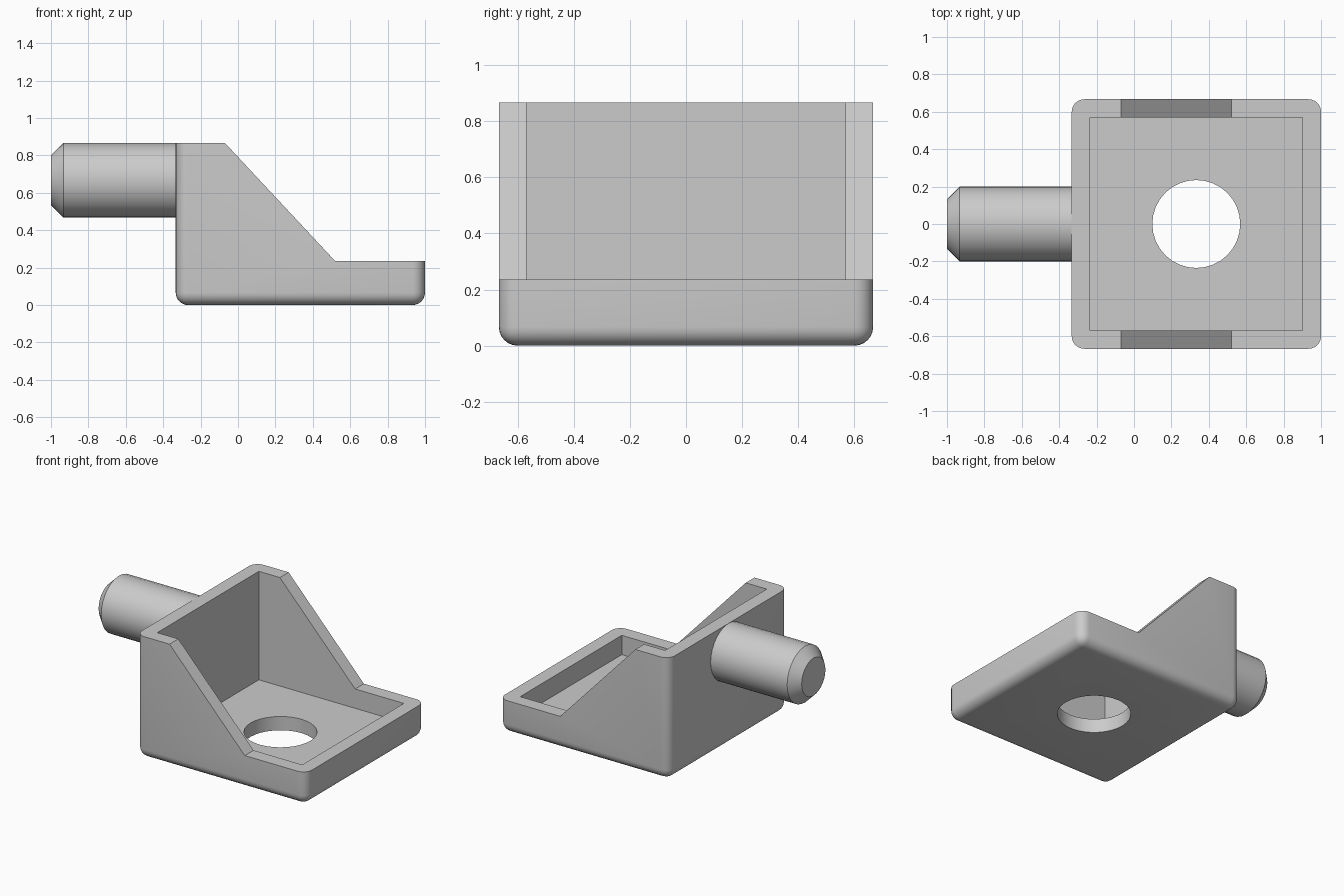
import bpy, bmesh, math
from mathutils import Matrix

if "Cube" in bpy.data.objects:
    bpy.data.objects.remove(bpy.data.objects["Cube"])

X0, X1, HALF_Y, TOP, LIP = -0.333, 1.0, 0.667, 0.867, 0.235
WALL, ROUND = 0.098, 0.067


def make_object(name, bm):
    bmesh.ops.recalc_face_normals(bm, faces=bm.faces[:])
    mesh = bpy.data.meshes.new(name)
    bm.to_mesh(mesh)
    bm.free()
    obj = bpy.data.objects.new(name, mesh)
    bpy.context.collection.objects.link(obj)
    return obj


def prism(name, profile, y0, y1):
    """Extrude an x-z profile along y."""
    bm = bmesh.new()
    face = bm.faces.new([bm.verts.new((x, y0, z)) for x, z in profile])
    ext = bmesh.ops.extrude_face_region(bm, geom=[face])
    verts = [g for g in ext["geom"] if isinstance(g, bmesh.types.BMVert)]
    bmesh.ops.translate(bm, verts=verts, vec=(0, y1 - y0, 0))
    return make_object(name, bm)


def rect(x0, x1, z0, z1):
    return [(x0, z0), (x1, z0), (x1, z1), (x0, z1)]


def activate(obj):
    bpy.ops.object.select_all(action="DESELECT")
    obj.select_set(True)
    bpy.context.view_layer.objects.active = obj


def cut(obj, cutter):
    cutter.hide_render = True
    mod = obj.modifiers.new("cut", "BOOLEAN")
    mod.operation, mod.solver, mod.object = "DIFFERENCE", "EXACT", cutter
    activate(obj)
    bpy.ops.object.modifier_apply(modifier=mod.name)
    bpy.data.objects.remove(cutter)


# Bracket body: block with rounded upright corners and bottom rim
body = prism("bracket_body", rect(X0, X1, 0, TOP), -HALF_Y, HALF_Y)
bm = bmesh.new()
bm.from_mesh(body.data)
edges = [e for e in bm.edges if min(v.co.z for v in e.verts) < 0.01]
bmesh.ops.bevel(bm, geom=edges, offset=ROUND, offset_type="OFFSET",
                segments=6, profile=0.5, affect="EDGES")
bm.to_mesh(body.data)
bm.free()

# Sloped sides stepping down to the low front lip
cut(body, prism("slope_cutter",
                [(-0.07, TOP), (0.52, LIP), (1.2, LIP), (1.2, 1.2), (-0.07, 1.2)],
                -1, 1))

# Open tray inside the walls
cut(body, prism("tray_cutter", rect(X0 + WALL, X1 - WALL, WALL, 1.2),
                -HALF_Y + WALL, HALF_Y - WALL))

# Screw hole through the floor
bm = bmesh.new()
bmesh.ops.create_cone(bm, cap_ends=True, segments=32, radius1=0.235,
                      radius2=0.235, depth=0.6,
                      matrix=Matrix.Translation((0.333, 0, 0)))
cut(body, make_object("hole_cutter", bm))

# Shelf pin: cylinder with a chamfered tip
bm = bmesh.new()
sides, rings = 28, []
for x, r in ((-0.32, 0.2), (-0.933, 0.2), (-1.0, 0.133)):
    angles = [2 * math.pi * i / sides for i in range(sides)]
    rings.append([bm.verts.new((x, r * math.sin(a), 0.667 + r * math.cos(a)))
                  for a in angles])
for a, b in zip(rings, rings[1:]):
    for i in range(sides):
        j = (i + 1) % sides
        bm.faces.new((a[i], a[j], b[j], b[i]))
bm.faces.new(rings[0])
bm.faces.new(rings[-1])
pin = make_object("shelf_pin", bm)

for obj in (body, pin):
    activate(obj)
    bpy.ops.object.shade_smooth_by_angle(angle=math.radians(30))
